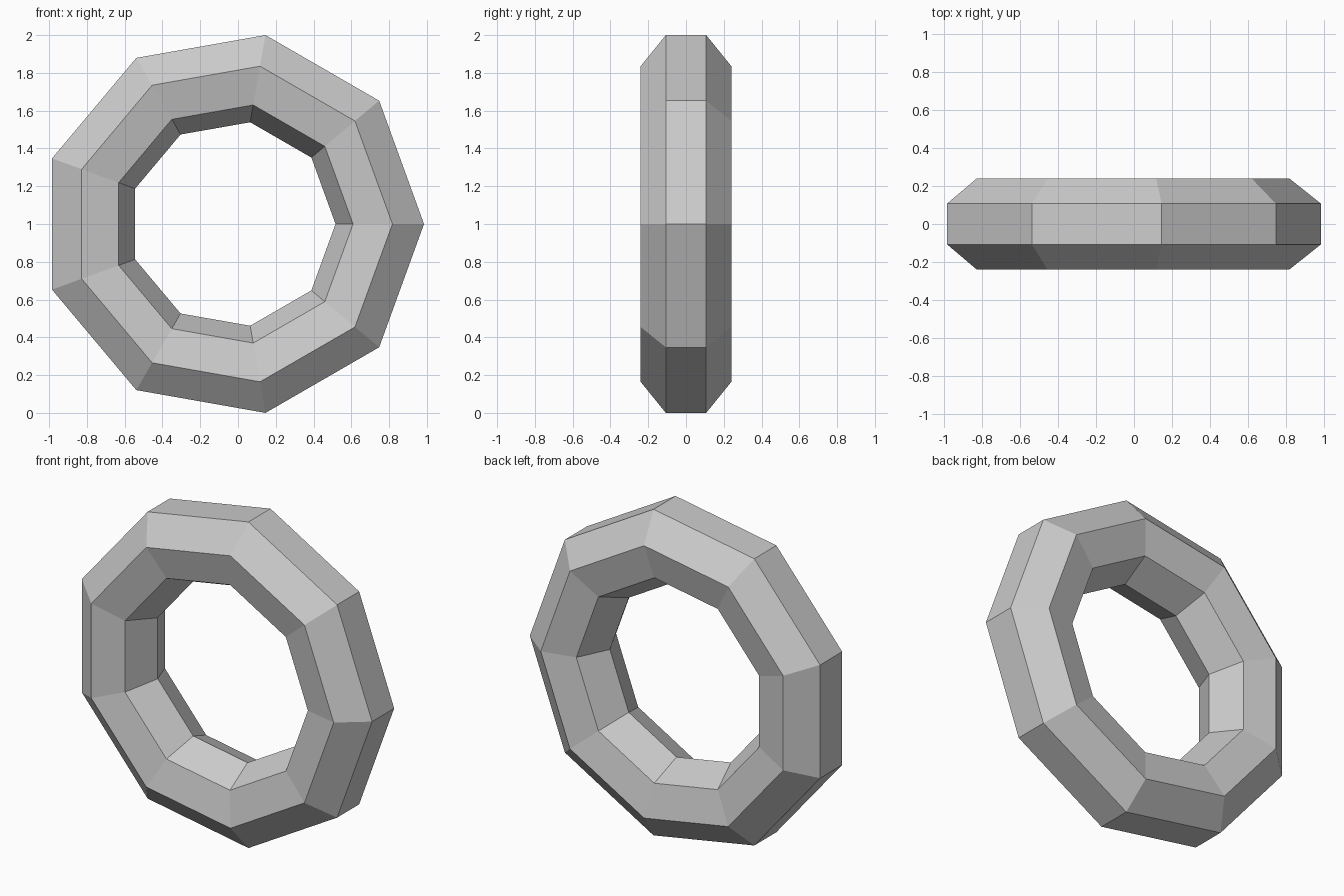
import bpy, bmesh, math
from mathutils import Vector

if "Cube" in bpy.data.objects:
    bpy.data.objects.remove(bpy.data.objects["Cube"])

SEGMENTS, SIDES = 9, 7
TUBE = 0.2464                                      # radius of the tube section
OUTER = 1 / math.sin(math.radians(80))             # outermost corner radius
RING = OUTER - TUBE * math.cos(math.pi / SIDES)    # tube centre radius
SHIFT = -OUTER * (1 - math.cos(math.pi / SEGMENTS)) / 2   # centres the odd-sided ring on x

bm = bmesh.new()

# Seven-sided tube section, flat edge facing outward
section = []
for i in range(SIDES):
    a = 2 * math.pi * (i + 0.5) / SIDES
    section.append(bm.verts.new((RING + TUBE * math.cos(a), TUBE * math.sin(a), 0)))
edges = [bm.edges.new((section[i], section[(i + 1) % SIDES])) for i in range(SIDES)]

# Sweep the section around the ring's axis
bmesh.ops.spin(bm, geom=section + edges, cent=(0, 0, 0), axis=(0, 1, 0),
               angle=2 * math.pi, steps=SEGMENTS, use_duplicate=False)
bmesh.ops.remove_doubles(bm, verts=bm.verts[:], dist=0.001)
bmesh.ops.recalc_face_normals(bm, faces=bm.faces[:])
bmesh.ops.translate(bm, verts=bm.verts[:], vec=Vector((SHIFT, 0, 1)))

mesh = bpy.data.meshes.new("ring")
bm.to_mesh(mesh)
bm.free()
ring = bpy.data.objects.new("ring", mesh)
bpy.context.collection.objects.link(ring)
